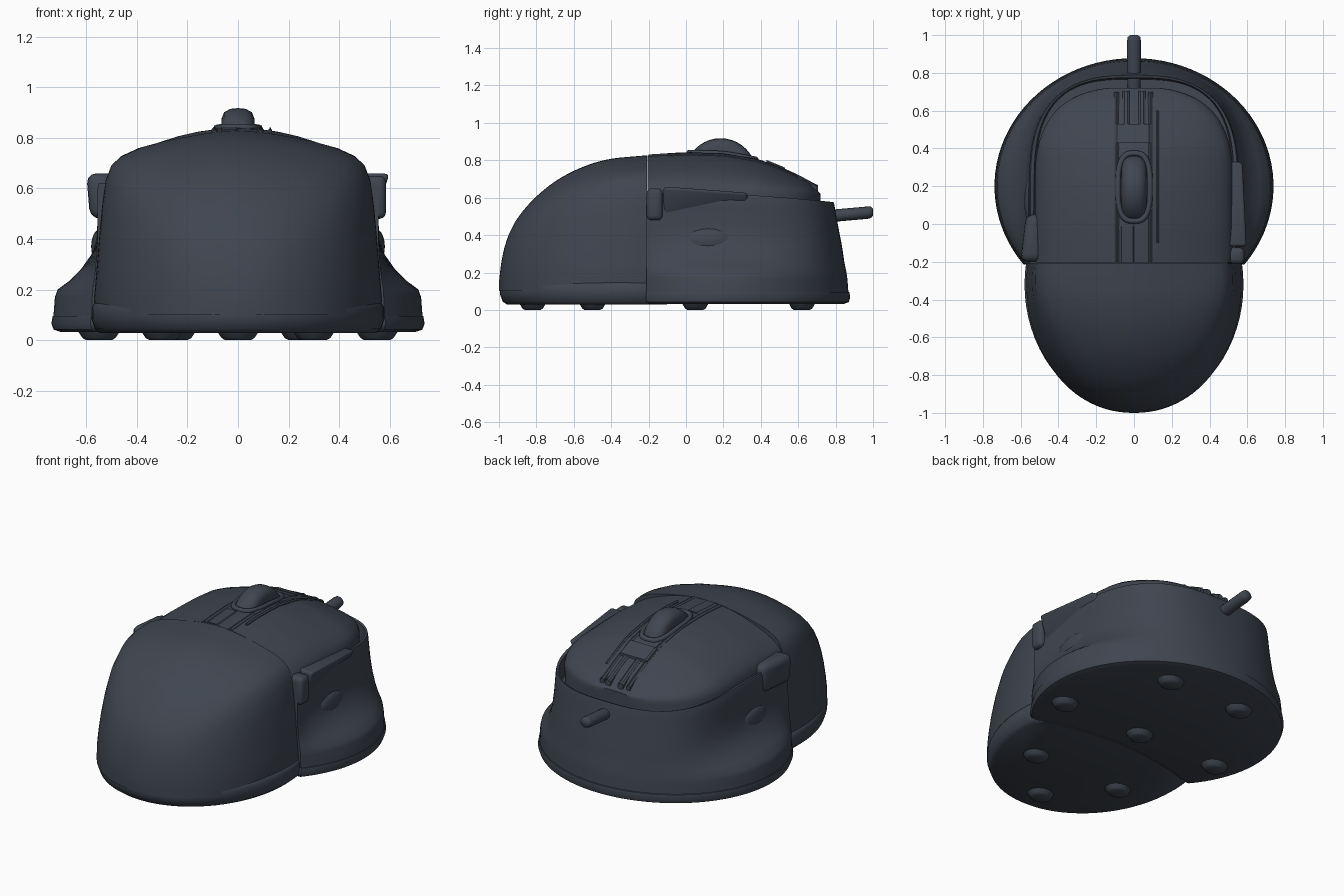
import bpy, bmesh, math
from math import sin, cos, pi

if "Cube" in bpy.data.objects:
    bpy.data.objects.remove(bpy.data.objects["Cube"])

mat = bpy.data.materials.new("dark slate")
mat.diffuse_color = (0.05, 0.06, 0.08, 1)
mat.use_nodes = True
mat.node_tree.nodes["Principled BSDF"].inputs["Base Color"].default_value = mat.diffuse_color


def finish(name, bm, angle=35):
    bmesh.ops.remove_doubles(bm, verts=bm.verts, dist=1e-4)
    bmesh.ops.recalc_face_normals(bm, faces=bm.faces)
    me = bpy.data.meshes.new(name)
    bm.to_mesh(me)
    bm.free()
    ob = bpy.data.objects.new(name, me)
    bpy.context.collection.objects.link(ob)
    me.materials.append(mat)
    bpy.ops.object.select_all(action='DESELECT')
    bpy.context.view_layer.objects.active = ob
    ob.select_set(True)
    bpy.ops.object.shade_smooth_by_angle(angle=math.radians(angle))
    return ob


def loft(name, rings, angle=35):
    """Skin closed rings of equal length and cap both ends."""
    bm = bmesh.new()
    vs = [[bm.verts.new(p) for p in r] for r in rings]
    n = len(rings[0])
    for a, b in zip(vs, vs[1:]):
        for i in range(n):
            j = (i + 1) % n
            bm.faces.new((a[i], a[j], b[j], b[i]))
    bm.faces.new(vs[0])
    bm.faces.new(vs[-1])
    return finish(name, bm, angle)


def block(name, lo, hi, bevel, taper=None):
    """Rounded box between two corners; taper moves its corners."""
    bm = bmesh.new()
    bmesh.ops.create_cube(bm, size=1)
    for v in bm.verts:
        c = [lo[i] + (hi[i] - lo[i]) * (v.co[i] + 0.5) for i in range(3)]
        v.co = taper(*c) if taper else c
    bmesh.ops.bevel(bm, geom=bm.edges[:], offset=bevel, segments=3, profile=0.5, affect='EDGES')
    return finish(name, bm, 50)


def interp(table, t):
    for (a, p), (b, q) in zip(table, table[1:]):
        if t <= b:
            return p + (q - p) * max(0, (t - a) / (b - a))
    return table[-1][1]


# centre line height along the length
TOP = [(-1, .15), (-.99, .24), (-.975, .32), (-.95, .4), (-.9, .5), (-.8, .61), (-.7, .69),
       (-.6, .745), (-.5, .785), (-.4, .81), (-.22, .826), (0, .84), (.2, .835),
       (.4, .80), (.5, .76), (.6, .715), (.72, .65)]


def top(y):
    # averaged for a smooth curve
    return sum(interp(TOP, max(-1, y + d)) for d in (-.03, 0, .03)) / 3 if y > -.9 else interp(TOP, y)


def mirror(half):
    return half + [(-u, v) for u, v in reversed(half) if u > 0]


# palm shell: arched sections that turn into round domes towards the heel
arch = [(0, 1), (.12, .997), (.25, .985), (.5, .95), (.7, .908), (.82, .865), (.88, .82),
        (.92, .74), (.945, .6), (.965, .42), (.985, .22), (1, .08), (.985, 0)]
dome = [(sin(pi / 2 * i / 12) ** .93, cos(pi / 2 * i / 12) ** .82 if i < 12 else 0) for i in range(13)]
rings = []
for i in range(33):
    a = -.165 + (pi / 2 - .02 + .165) * i / 32
    y = -.32 - .68 * sin(a)
    w, h = .57 * cos(a) ** .95, top(y)
    m = min(1, max(0, sin(a) + .05) ** 1.3)
    sec = [(p + (r - p) * m, q + (s - q) * m) for (p, q), (r, s) in zip(arch, dome)]
    rings.append([(u * w, y, .1 + v * (h - .1)) for u, v in mirror(sec)])
loft("palm_shell", rings, 50)


def plate(name, outline, levels):
    cy = .2 if name.startswith("front") else -.32
    loft(name, [[(x * s, cy + (y - cy) * s, z) for x, y in outline] for s, z in levels], 50)


# palm base lip with a bowed front edge
ell = [(.575 * cos(t), -.32 + .67 * sin(t)) for t in [2 * pi * i / 72 for i in range(72)]]
plate("palm_base", [(x, min(y, -.19 + .1 * (1 - (x / .575) ** 2))) for x, y in ell],
      [(.95, .028), (.985, .045), (1.008, .085), (1.008, .125), (.99, .145), (.95, .155)])


# front skirt outlines: wide round base and squarer rim
def base_pt(t):
    return .73 * cos(t), .2 + .67 * sin(t)


def rim_pt(t, w=.555, d=.59, n=2.7):
    if sin(t) <= 0:
        return math.copysign(w, cos(t)), .2 + .67 * sin(t)
    return (math.copysign(w * abs(cos(t)) ** (2 / n), cos(t)), .2 + d * sin(t) ** (2 / n))


t0 = -math.asin(.41 / .67)
ts = [t0 + (pi - 2 * t0) * i / 64 for i in range(65)]
plate("front_base", [base_pt(t) for t in ts],
      [(.96, .032), (1, .042), (1.012, .065), (1.005, .095), (.97, .105)])

# front skirt: flared at the foot, pinched at thumb height
LEV = [(.08, -.01, 0), (.17, .03, .08), (.2, .09, .12), (.235, .36, .2), (.28, .62, .3), (.34, .86, .4),
       (.4, .96, .52), (.47, 1, .68), (.55, 1, .85), (.6, 1, .95), (.62, 1.04, 1.02), (.615, 1.15, 1.2), (.5, 1.2, 1.3)]
rings = []
for z, mx, my in LEV:
    r = []
    for t in ts:
        (bx, by), (rx, ry) = base_pt(t), rim_pt(t)
        f = max(0, min(1, sin(t))) ** 2
        m = mx + (my - mx) * f
        slope = 1 - .07 * max(0, sin(t))
        r.append((bx + (rx - bx) * m, by + (ry - by) * my, z * slope))
    rings.append(r)
loft("front_skirt", rings, 50)

# button deck: curved cover over the front half
cross = [(0, 0), (.15, 0), (.3, 0), (.45, 0), (.6, 0), (.75, 0), (.86, .002), (.94, .012), (.98, .03), (1, .06)]
rings = []
for i in range(33):
    s = sin(pi / 2 * i / 32)
    y = -.205 + .925 * s
    q = max(0, (y - .2) / .525)
    w = .525 * (1 - q ** 2.7) ** (1 / 2.7)
    edge = .035 * max(0, (y - .62) / .1) ** 2
    sec = [(u * w, max(.56, top(y) - .16 * (u * w / .525) ** 2 * (1 - .4 * q) - d * (1 - .5 * q) - edge))
           for u, d in mirror(cross)]
    k = len(cross)
    sec = sec[:k] + [(w * .99, .5), (-w * .99, .5)] + sec[k:]
    rings.append([(x, y, z) for x, z in sec])
loft("button_deck", rings, 40)


# strips following the deck along the centre
def strip(name, x0, x1, y0, y1, lift):
    rings = []
    for i in range(13):
        y = y0 + (y1 - y0) * i / 12
        z = top(y)
        rings.append([(x0, y, z - .04), (x0, y, z + lift - .008), (x0 + .01, y, z + lift),
                      (x1 - .01, y, z + lift), (x1, y, z + lift - .008), (x1, y, z - .04)])
    loft(name, rings)


strip("channel_rail_left", -.105, -.08, -.2, .70, .004)
strip("channel_rail_right", .075, .10, -.2, .70, .004)
strip("outer_rail_right", .12, .135, -.1, .6, .002)
strip("rear_channel_plate", -.075, .005, -.2, -.01, .004)
strip("mode_button", -.1, .09, .43, .53, .014)
for i, x in enumerate((-.06, .025)):
    strip("front_channel_rib_%d" % i, x, x + .035, .53, .705, .008)

# scroll wheel with rounded tread
prof = [(-.065, .10), (-.065, .15), (-.055, .175), (-.03, .188), (0, .191),
        (.03, .188), (.055, .175), (.065, .15), (.065, .10)]
loft("scroll_wheel", [[(x, .185 + r * cos(a), .727 + r * sin(a)) for a in
                       [2 * pi * i / 40 for i in range(40)]] for x, r in prof], 50)

# raised oval rim around the wheel
bm = bmesh.new()
N, M = 48, 8
grid = []
for i in range(N):
    a = 2 * pi * i / N
    ux, uy = [math.copysign(abs(c) ** .7, c) for c in (cos(a), sin(a))]
    row = []
    for j in range(M):
        b = 2 * pi * j / M
        k = .014 * cos(b)
        y = .195 + (.18 + k) * uy
        row.append(bm.verts.new(((.085 + k) * ux, y, top(y) + .002 + .014 * sin(b))))
    grid.append(row)
for i in range(N):
    for j in range(M):
        a, b = grid[i], grid[(i + 1) % N]
        bm.faces.new((a[j], a[(j + 1) % M], b[(j + 1) % M], b[j]))
finish("wheel_rim", bm, 60)

# side buttons: long wedge and short pad on the right, one pad on the left
block("side_button_long", (.48, -.12, .50), (.6, .33, .66), .018,
      lambda x, y, z: (x - (.05 if z < .55 and x > .5 else 0) - (.02 if y > 0 and x > .5 else 0),
                       y, z if y < 0 else .59 + (z - .58) * .45))
block("side_button_short", (.48, -.21, .48), (.585, -.125, .65), .025)
block("side_pad_left", (-.605, -.2, .48), (-.48, .05, .66), .04,
      lambda x, y, z: (x + (.03 if y > 0 and x < -.5 else 0) + (.015 if z < .5 and x < -.5 else 0), y, z))


def ball(name, c, s):
    bm = bmesh.new()
    bmesh.ops.create_uvsphere(bm, u_segments=24, v_segments=12, radius=1)
    for v in bm.verts:
        v.co = [c[i] + s[i] * v.co[i] for i in range(3)]
    finish(name, bm, 60)


# thumb rest bumps
for side in (-1, 1):
    ball("thumb_bump", (side * .545, .12, .37), (.036, .13, .07))

# cable stub
path = [(.72, .495, .03), (.8, .505, .033), (.97, .52, .033), (.99, .522, .03), (1, .523, .018)]
loft("cable", [[(r * 1.1 * cos(a), y, z + r * sin(a)) for a in [2 * pi * i / 16 for i in range(16)]]
               for y, z, r in path], 50)

# feet
for x, y in [(-.3, -.5), (.3, -.5), (0, -.82), (-.55, .05), (.55, .05), (0, .05), (-.25, .62), (.25, .62)]:
    loft("foot", [[(x + r * cos(a), y + r * .85 * sin(a), z) for a in [2 * pi * i / 16 for i in range(16)]]
                  for r, z in [(.05, .002), (.065, .01), (.085, .04)]], 50)

# rest the lowest feet on the ground
for ob in bpy.data.objects:
    if ob.name.startswith("foot"):
        ob.location.z = -.002
